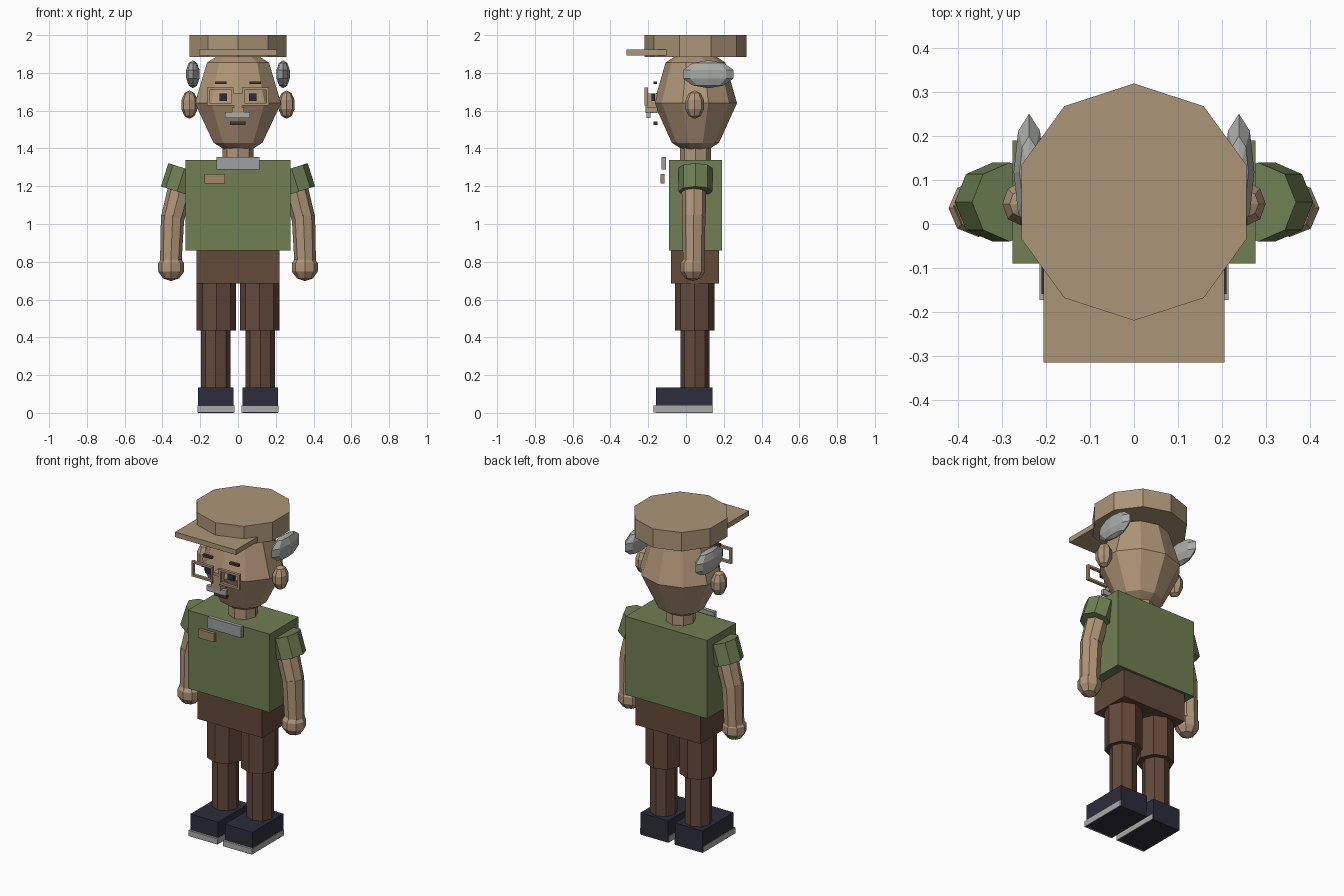
import bpy, bmesh, math
from mathutils import Vector, Matrix

if "Cube" in bpy.data.objects:
    bpy.data.objects.remove(bpy.data.objects["Cube"])


def material(name, rgb):
    m = bpy.data.materials.new(name)
    m.diffuse_color = (*rgb, 1)
    m.use_nodes = True
    m.node_tree.nodes["Principled BSDF"].inputs["Base Color"].default_value = m.diffuse_color
    return m


SKIN = material("skin", (0.44, 0.305, 0.19))
KHAKI = material("khaki", (0.41, 0.305, 0.185))
GREEN = material("shirt_green", (0.16, 0.215, 0.085))
BROWN = material("trouser_brown", (0.125, 0.067, 0.043))
NAVY = material("navy", (0.026, 0.026, 0.045))
GRAY = material("light_gray", (0.40, 0.41, 0.385))
COLLAR = material("collar_gray", (0.34, 0.35, 0.36))
TAN = material("badge_tan", (0.37, 0.245, 0.135))
DARK = material("dark_brown", (0.07, 0.035, 0.022))


def finish(name, bm, mat):
    bmesh.ops.recalc_face_normals(bm, faces=bm.faces)
    me = bpy.data.meshes.new(name)
    bm.to_mesh(me)
    bm.free()
    me.materials.append(mat)
    ob = bpy.data.objects.new(name, me)
    bpy.context.collection.objects.link(ob)
    return ob


def box(name, mat, x, y, z):
    """Box from (min, max) pairs."""
    bm = bmesh.new()
    size = [b - a for a, b in (x, y, z)]
    mid = [(a + b) / 2 for a, b in (x, y, z)]
    bmesh.ops.create_cube(bm, size=1, matrix=Matrix.Translation(mid) @ Matrix.Diagonal((*size, 1)))
    return finish(name, bm, mat)


def side_box(name, mat, s, x, y, z):
    return box(name, mat, sorted((s * x[0], s * x[1])), y, z)


def tube(name, mat, p, q, r1, r2, n=8):
    """Faceted cylinder or cone from p to q."""
    p, q = Vector(p), Vector(q)
    d = q - p
    bm = bmesh.new()
    # tilt only about the y axis so the facets stay lined up
    tilt = Matrix.Rotation(math.atan2(d.x, d.z), 4, 'Y')
    turn = Matrix.Rotation(math.pi / 2, 4, 'Z')
    bmesh.ops.create_cone(bm, cap_ends=True, segments=n, radius1=r1, radius2=r2, depth=d.length,
                          matrix=Matrix.Translation((p + q) / 2) @ tilt @ turn)
    return finish(name, bm, mat)


def ball(name, mat, c, half, seg=8, rings=5):
    bm = bmesh.new()
    bmesh.ops.create_uvsphere(bm, u_segments=seg, v_segments=rings, radius=1,
                              matrix=Matrix.Translation(c) @ Matrix.Diagonal((*half, 1)))
    return finish(name, bm, mat)


def lathe(name, mat, c, profile, n, xs=1.0):
    """Rings of (z, radius) with a corner facing the front."""
    bm = bmesh.new()
    rings = [[bm.verts.new((c[0] + xs * r * math.sin(2 * math.pi * i / n),
                            c[1] - r * math.cos(2 * math.pi * i / n), z)) for i in range(n)]
             for z, r in profile]
    for a, b in zip(rings, rings[1:]):
        for i in range(n):
            j = (i + 1) % n
            bm.faces.new((a[i], a[j], b[j], b[i]))
    bm.faces.new(rings[0][::-1])
    bm.faces.new(rings[-1])
    return finish(name, bm, mat)


CY = 0.05  # body axis depth

# Head, neck and cap
lathe("head", SKIN, (0, CY), [(1.382, 0.05), (1.43, 0.125), (1.64, 0.22), (1.855, 0.158), (1.892, 0.10)], 10, 1.09)
lathe("neck", SKIN, (0, CY), [(1.33, 0.083), (1.42, 0.083)], 8)
lathe("cap_crown", KHAKI, (0, CY), [(1.885, 0.27), (2.0, 0.27)], 10)
box("cap_brim", KHAKI, (-0.206, 0.206), (-0.315, -0.10), (1.893, 1.924))

# Torso and hips
box("shirt", GREEN, (-0.277, 0.277), (-0.09, 0.19), (0.86, 1.34))
box("hips", BROWN, (-0.22, 0.22), (-0.08, 0.176), (0.685, 0.87))
box("collar", COLLAR, (-0.115, 0.113), (-0.13, -0.107), (1.288, 1.356))
box("badge", TAN, (-0.178, -0.07), (-0.134, -0.114), (1.214, 1.266))

# Face
box("nose", SKIN, (-0.02, 0.02), (-0.215, -0.15), (1.61, 1.69))
box("nose_base", SKIN, (-0.033, 0.033), (-0.215, -0.15), (1.588, 1.618))
box("moustache", GRAY, (-0.068, 0.064), (-0.21, -0.187), (1.562, 1.594))
box("mouth", DARK, (-0.043, 0.041), (-0.172, -0.152), (1.525, 1.542))
box("glasses_bridge", SKIN, (-0.026, 0.026), (-0.218, -0.2), (1.66, 1.675))

for s, side in ((-1, "left"), (1, "right")):
    # Eyes, brows and spectacle frames
    side_box(side + "_eye", NAVY, s, (0.058, 0.097), (-0.183, -0.163), (1.652, 1.691))
    side_box(side + "_brow", DARK, s, (0.06, 0.122), (-0.172, -0.153), (1.741, 1.755))
    for part, x, z in (("top", (0.022, 0.163), (1.709, 1.722)), ("bottom", (0.022, 0.163), (1.628, 1.641)),
                       ("inner", (0.022, 0.034), (1.641, 1.709)), ("outer", (0.151, 0.163), (1.641, 1.709))):
        side_box(f"{side}_glasses_{part}", SKIN, s, x, (-0.22, -0.202), z)

    # Ears and hair tufts
    ball(side + "_ear", SKIN, (s * 0.257, 0.046, 1.632), (0.045, 0.052, 0.075))
    ball(side + "_hair", GRAY, (s * 0.239, 0.118, 1.793), (0.037, 0.14, 0.074))

    # Arms
    tube(side + "_sleeve", GREEN, (s * 0.322, CY, 1.172), (s * 0.283, CY, 1.295), 0.09, 0.09)
    tube(side + "_upper_arm", SKIN, (s * 0.346, 0.042, 1.03), (s * 0.295, 0.042, 1.23), 0.062, 0.066)
    tube(side + "_forearm", SKIN, (s * 0.356, 0.04, 0.79), (s * 0.346, 0.042, 1.045), 0.057, 0.062)
    ball(side + "_hand", SKIN, (s * 0.354, 0.036, 0.77), (0.072, 0.069, 0.072))

    # Legs
    tube(side + "_thigh", BROWN, (s * 0.115, 0.046, 0.435), (s * 0.115, 0.046, 0.70), 0.105, 0.105)
    tube(side + "_shin", BROWN, (s * 0.118, 0.047, 0.10), (s * 0.118, 0.047, 0.45), 0.077, 0.077)

    # Shoes
    side_box(side + "_shoe", NAVY, s, (0.023, 0.211), (-0.16, 0.14), (0.0, 0.134))
    side_box(side + "_sole", GRAY, s, (0.018, 0.215), (-0.173, 0.137), (0.003, 0.038))
